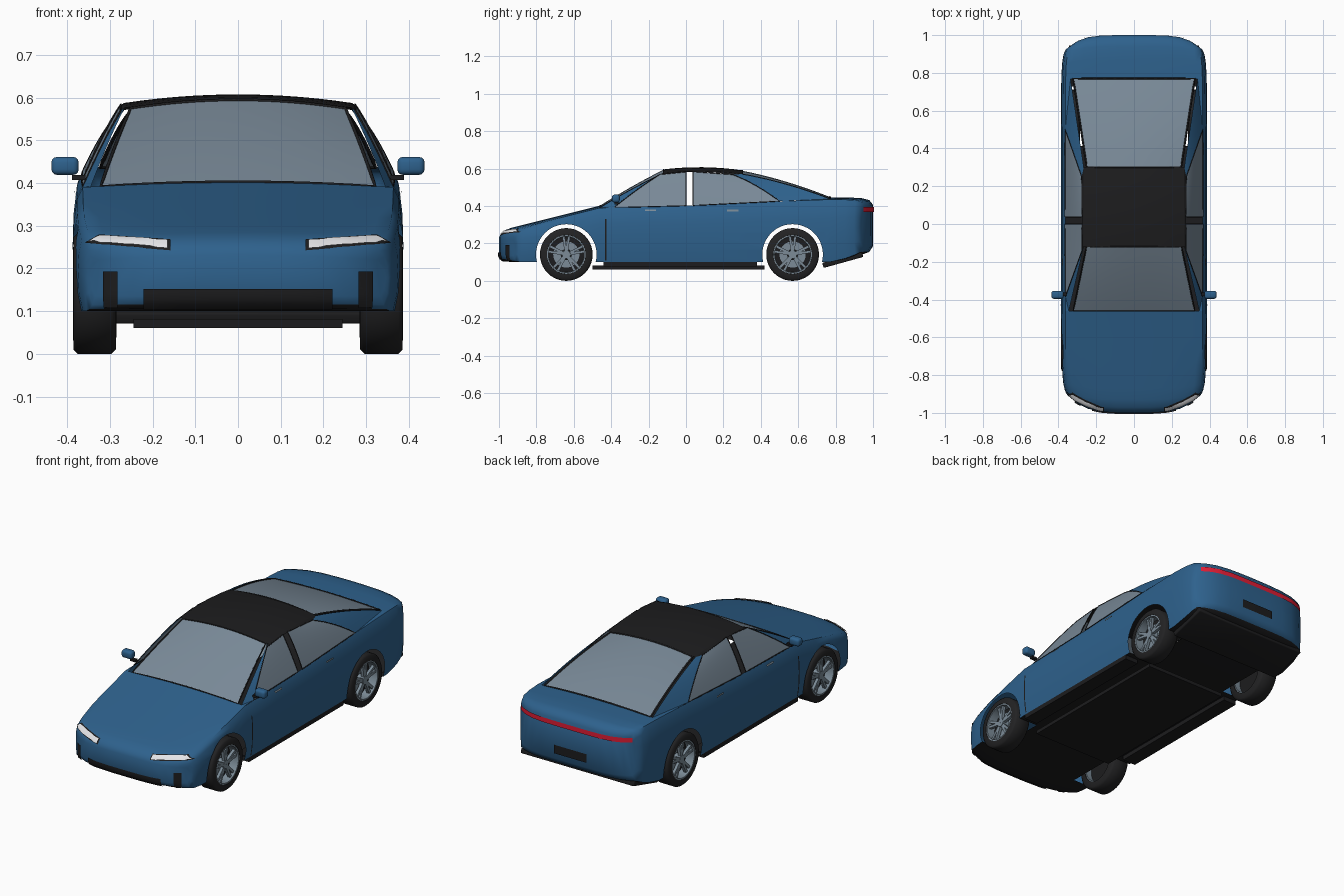
import bpy, bmesh, math
from math import radians, sin, cos, pi
from mathutils import Vector, Matrix
from mathutils.bvhtree import BVHTree

cube = bpy.data.objects.get("Cube")
if cube:
    bpy.data.objects.remove(cube, do_unlink=True)

def material(name, *rgb):
    m = bpy.data.materials.new(name)
    m.use_nodes = True
    m.diffuse_color = (*rgb, 1)
    m.node_tree.nodes["Principled BSDF"].inputs["Base Color"].default_value = (*rgb, 1)
    return m

paint = material("blue paint", .027, .12, .265)
black = material("black trim", .012, .012, .013)
rubber = material("tyre rubber", .016, .016, .017)
glass = material("grey glass", .19, .25, .31)
alloy = material("wheel alloy", .2, .26, .31)
lamp = material("lamp white", .8, .8, .82)
red = material("tail red", .75, .012, .035)

def shade(mesh):
    mesh.shade_smooth()
    mesh.set_sharp_from_angle(angle=radians(55))

def finish(name, bm, *mats):
    mesh = bpy.data.meshes.new(name)
    bm.to_mesh(mesh)
    bm.free()
    ob = bpy.data.objects.new(name, mesh)
    bpy.context.collection.objects.link(ob)
    for m in mats:
        mesh.materials.append(m)
    shade(mesh)
    return ob

def box(name, center, size, mat, bevel=0, tilt=0):
    bm = bmesh.new()
    bmesh.ops.create_cube(bm, size=1, matrix=Matrix.Translation(center)
                          @ Matrix.Rotation(tilt, 4, 'X') @ Matrix.Diagonal((*size, 1)))
    if bevel:
        bmesh.ops.bevel(bm, geom=bm.edges[:], offset=bevel, segments=3, affect='EDGES', profile=.5)
    finish(name, bm, mat)

def sheet(name, point, outward, nu, nv, mat):
    """Grid surface from point(u, v), turned to face outward."""
    bm = bmesh.new()
    g = [[bm.verts.new(point(i / nu, j / nv)) for i in range(nu + 1)] for j in range(nv + 1)]
    for a, b in zip(g, g[1:]):
        for i in range(nu):
            bm.faces.new((a[i], a[i + 1], b[i + 1], b[i]))
    bm.normal_update()
    if sum(f.normal.dot(Vector(outward)) for f in bm.faces) < 0:
        bmesh.ops.reverse_faces(bm, faces=bm.faces[:])
    finish(name, bm, mat)

def blend(corners, u, v):
    a, b, c, d = (Vector(p) for p in corners)
    return a.lerp(b, u).lerp(d.lerp(c, u), v)

def panel(name, corners, outward, mat, low=0, high=0, arch=0, trim=0):
    """Four-cornered panel, crowned across and along, with an optional black tube as trim."""
    def point(u, v):
        rise = 4 * u * (1 - u) * (low + (high - low) * v) + 4 * v * (1 - v) * arch
        return blend(corners, u, v) + Vector((0, 0, rise))
    sheet(name, point, outward, 16, 8, mat)
    if trim:
        t = [i / 12 for i in range(12)]
        path = [(k, 0) for k in t] + [(1, k) for k in t] + [(1 - k, 1) for k in t] + [(0, 1 - k) for k in t]
        cu = bpy.data.curves.new(name + "_trim", 'CURVE')
        cu.dimensions, cu.bevel_depth, cu.bevel_resolution = '3D', trim, 1
        sp = cu.splines.new('POLY')
        sp.points.add(len(path) - 1)
        for p, uv in zip(sp.points, path):
            p.co = (*point(*uv), 1)
        sp.use_cyclic_u = True
        cu.materials.append(black)
        bpy.context.collection.objects.link(bpy.data.objects.new(cu.name, cu))

# Body shell: half sections (y, half width, edge height, floor height) lofted along y, then mirrored
SECTIONS = [(-1, .345, .22, .135), (-.99, .352, .24, .115), (-.97, .359, .258, .105),
            (-.93, .367, .273, .1), (-.87, .375, .288, .1), (-.75, .383, .318, .1),
            (-.6, .386, .355, .1), (-.46, .387, .39, .1), (-.2, .387, .397, .1),
            (.1, .387, .405, .1), (.5, .387, .425, .1), (.77, .385, .435, .1),
            (.87, .381, .434, .12), (.94, .373, .43, .14), (.98, .362, .42, .155), (1, .345, .395, .185)]
COLS = (0, .25, .5, .7, .85, .94)
SIDES = ((.975, .9), (.995, .7), (1, .5), (.993, .22))
WHEELS = {"front": -.64, "rear": .57}
AXLE, ARCH, POCKET = .141, .162, .26

def half_section(y, w, ze, zb):
    pts = [(u, ze + .012 * (1 - (u / .94) ** 2)) for u in COLS]
    pts += [(u, zb + (ze - zb) * h) for u, h in SIDES]
    pts += [(u * 1.03, zb) for u in reversed(COLS)]
    pull, power = (.09, 4) if y < 0 else (-.065, 5)
    pull *= (max(0, abs(y) - .7) / .3) ** 2
    return [(u * w, y + pull * u ** power, z) for u, z in pts]

bm = bmesh.new()
rings = [[bm.verts.new(p) for p in half_section(*s)] for s in SECTIONS]
last, c = len(rings[0]) - 1, len(COLS) - 1
for a, b in zip(rings, rings[1:]):
    for i in range(last):
        bm.faces.new((a[i], a[i + 1], b[i + 1], b[i]))
for r in (rings[0], rings[-1]):
    for j in range(c):
        bm.faces.new((r[j], r[j + 1], r[last - j - 1], r[last - j]))
    bm.faces.new(r[c:last - c + 1])
bmesh.ops.mirror(bm, geom=bm.verts[:] + bm.edges[:] + bm.faces[:], axis='X', merge_dist=.0001)
bmesh.ops.recalc_face_normals(bm, faces=bm.faces[:])
body = finish("body_shell", bm, paint, black)

# Wheel openings
bm = bmesh.new()
for y in WHEELS.values():
    for s in (1, -1):
        m = Matrix.Translation((s * (POCKET + .15), y, AXLE)) @ Matrix.Rotation(pi / 2, 4, 'Y')
        bmesh.ops.create_cone(bm, cap_ends=True, segments=48, radius1=ARCH, radius2=ARCH, depth=.3, matrix=m)
cutter = finish("arch_cutter", bm)
cutter.hide_render = True
mod = body.modifiers.new("arches", 'BOOLEAN')
mod.operation, mod.solver, mod.object = 'DIFFERENCE', 'EXACT', cutter
bpy.context.view_layer.objects.active = body
bpy.ops.object.modifier_apply(modifier=mod.name)
bpy.data.objects.remove(cutter, do_unlink=True)

def is_opening(f):
    p, nx = f.calc_center_median(), abs(f.normal.x)
    cabin = p.z > .38 and -.46 < p.y < .77 and f.normal.z > .9 and abs(p.x) < .365
    liner = nx < .05 and abs(p.x) > POCKET and any(
        abs(math.hypot(p.y - y, p.z - AXLE) - ARCH) < .002 for y in WHEELS.values())
    return cabin or liner or (nx > .99 and abs(abs(p.x) - POCKET) < .002)

bm = bmesh.new()
bm.from_mesh(body.data)
bm.normal_update()
bmesh.ops.delete(bm, geom=[f for f in bm.faces if is_opening(f)], context='FACES')
for f in bm.faces:
    f.material_index = int(f.normal.z < -.7)
tree = BVHTree.FromBMesh(bm)
bm.to_mesh(body.data)
bm.free()
shade(body.data)

def decal(name, corners, direction, mat, nu=8, nv=2, lift=.006):
    """Thin plate projected on to the body along a direction."""
    d = Vector(direction)
    def point(u, v):
        p = blend(corners, u, v)
        hit, nor = tree.ray_cast(p, d)[:2]
        if hit is None:
            hit, nor = tree.find_nearest(p + d)[:2]
        return hit + nor * lift
    sheet(name, point, -d, nu, nv, mat)

def upright(x0, x1, z0, z1, y=-2):
    return [(x0, y, z0), (x1, y, z0), (x1, y, z1), (x0, y, z1)]

# Roof and end glass, set slightly apart from the pillars
panel("roof", [(-.266, -.12, .576), (.266, -.12, .576), (.266, .3, .571), (-.266, .3, .571)], (0, 0, 1), black, .02, .02, .014)
panel("windshield", [(-.322, -.46, .391), (.322, -.46, .391), (.252, -.12, .574), (-.252, -.12, .574)],
      (0, -1, 1), glass, .011, .02, .006, .004)
panel("rear_glass", [(-.322, .77, .437), (.322, .77, .437), (.25, .3, .569), (-.25, .3, .569)],
      (0, 1, 1), glass, .011, .02, .012, .005)

# Panels and fittings repeated on each side: corners, material, crown, arch, trim
SIDE_PANELS = {
    "front_window": ([(.363, -.385, .392), (.365, 0, .402), (.274, 0, .583), (.275, -.14, .569)], glass, 0, .006, .0025),
    "rear_window": ([(.365, .038, .403), (.364, .5, .426), (.277, .25, .568), (.274, .038, .584)], glass, 0, .012, .0025),
    "front_pillar": ([(.345, -.46, .391), (.363, -.385, .392), (.275, -.14, .569), (.266, -.12, .576)], paint, 0, .006, 0),
    "cowl_corner": ([(.345, -.46, .391), (.363, -.46, .39), (.363, -.385, .392), (.354, -.4225, .3915)], paint, 0, 0, 0),
    "rear_pillar": ([(.364, .5, .426), (.336, .77, .438), (.266, .3, .571), (.277, .25, .568)], paint, 0, .012, 0),
    "rear_quarter": ([(.364, .5, .426), (.362, .77, .434), (.336, .77, .438), (.35, .635, .432)], paint, 0, 0, 0),
    "roof_rail": ([(.275, -.14, .569), (.277, .25, .568), (.266, .3, .571), (.266, -.12, .576)], black, .014, 0, 0)}
for label, s in (("left_", 1), ("right_", -1)):
    def side(*pts):
        return [(s * x, y, z) for x, y, z in pts]
    def strip(y0, y1, z0, z1):
        return side((1, y0, z0), (1, y1, z0), (1, y1, z1), (1, y0, z1))
    for part, (pts, mat, crown, arch, trim) in SIDE_PANELS.items():
        panel(label + part, side(*pts), (s, 0, .6), mat, crown, crown, arch, trim)
    box(label + "mirror", (s * .405, -.375, .44), (.064, .042, .042), paint, .013)
    box(label + "mirror_arm", (s * .373, -.372, .413), (.032, .02, .012), black)
    box(label + "sill", (s * .335, -.03, .091), (.08, .82, .028), black)
    decal(label + "door_seam", strip(-.432, -.425, .11, .33), (-s, 0, 0), black, 1, 10, .002)
    for door, y in (("front_", -.22), ("rear_", .22)):
        decal(label + door + "handle", strip(y, y + .06, .371, .38), (-s, 0, 0), alloy, 3, 1)
    rim = side((.158, -2, .241), (.357, -2, .259), (.325, -2, .277), (.158, -2, .266))
    lens = side((.165, -2, .245), (.347, -2, .261), (.322, -2, .273), (.165, -2, .263))
    decal(label + "headlight_rim", rim, (0, 1, 0), black, 14, 4, .003)
    decal(label + "headlight", lens, (0, 1, 0), lamp, 14, 4, .007)
    decal(label + "vent", upright(s * .28, s * .312, .112, .193), (0, 1, 0), black, 3, 6)

# Bumper details and underside
decal("lower_grille", upright(-.22, .22, .108, .152), (0, 1, 0), black, 16, 4)
decal("tail_bar", upright(-.335, .335, .368, .394, 2), (0, -1, 0), red, 36, 2)
decal("rear_plate", upright(-.1, .1, .215, .262, 2), (0, -1, 0), black)
box("underfloor", (0, -.04, .071), (.49, .92, .02), black)
box("rear_diffuser", (0, .838, .112), (.69, .22, .028), black, .006, .27)

# Wheels
def lathe(name, profile, s, y, mat, seg=40):
    """Closed (x, radius) profile turned about the axle."""
    bm = bmesh.new()
    turns = [2 * pi * i / seg for i in range(seg)]
    rows = [[bm.verts.new((s * x, y + r * cos(t), AXLE + r * sin(t))) for t in turns] for x, r in profile]
    for a, b in zip(rows, rows[1:] + rows[:1]):
        for i in range(seg):
            bm.faces.new((a[i], a[i - 1], b[i - 1], b[i]))
    bmesh.ops.recalc_face_normals(bm, faces=bm.faces[:])
    finish(name, bm, mat)

TYRE = [(.285, .1), (.286, .13), (.296, .141), (.376, .141), (.385, .132), (.386, .104), (.37, .1)]
for end, y in WHEELS.items():
    for label, s in (("_left_", 1), ("_right_", -1)):
        name = end + label
        lathe(name + "tyre", TYRE, s, y, rubber)
        lathe(name + "rim", [(.29, .094), (.29, .104), (.384, .105), (.384, .096)], s, y, alloy)
        lathe(name + "backing", [(.325, .001), (.325, .095), (.335, .095), (.335, .001)], s, y, black)
        lathe(name + "brake_disc", [(.335, .03), (.335, .07), (.343, .07), (.343, .03)], s, y, alloy)
        lathe(name + "hub", [(.335, .001), (.335, .026), (.376, .022), (.376, .001)], s, y, alloy, 20)
        bm = bmesh.new()
        for k in range(10):
            turn = Matrix.Rotation(2 * pi * (k // 2) / 5 + (.15 if k % 2 else -.15), 4, 'X')
            m = Matrix.Translation((s * .366, y, AXLE)) @ turn @ Matrix.Translation((0, 0, .057))
            bmesh.ops.create_cube(bm, size=1, matrix=m @ Matrix.Diagonal((.016, .014, .082, 1)))
        finish(name + "spokes", bm, alloy)
